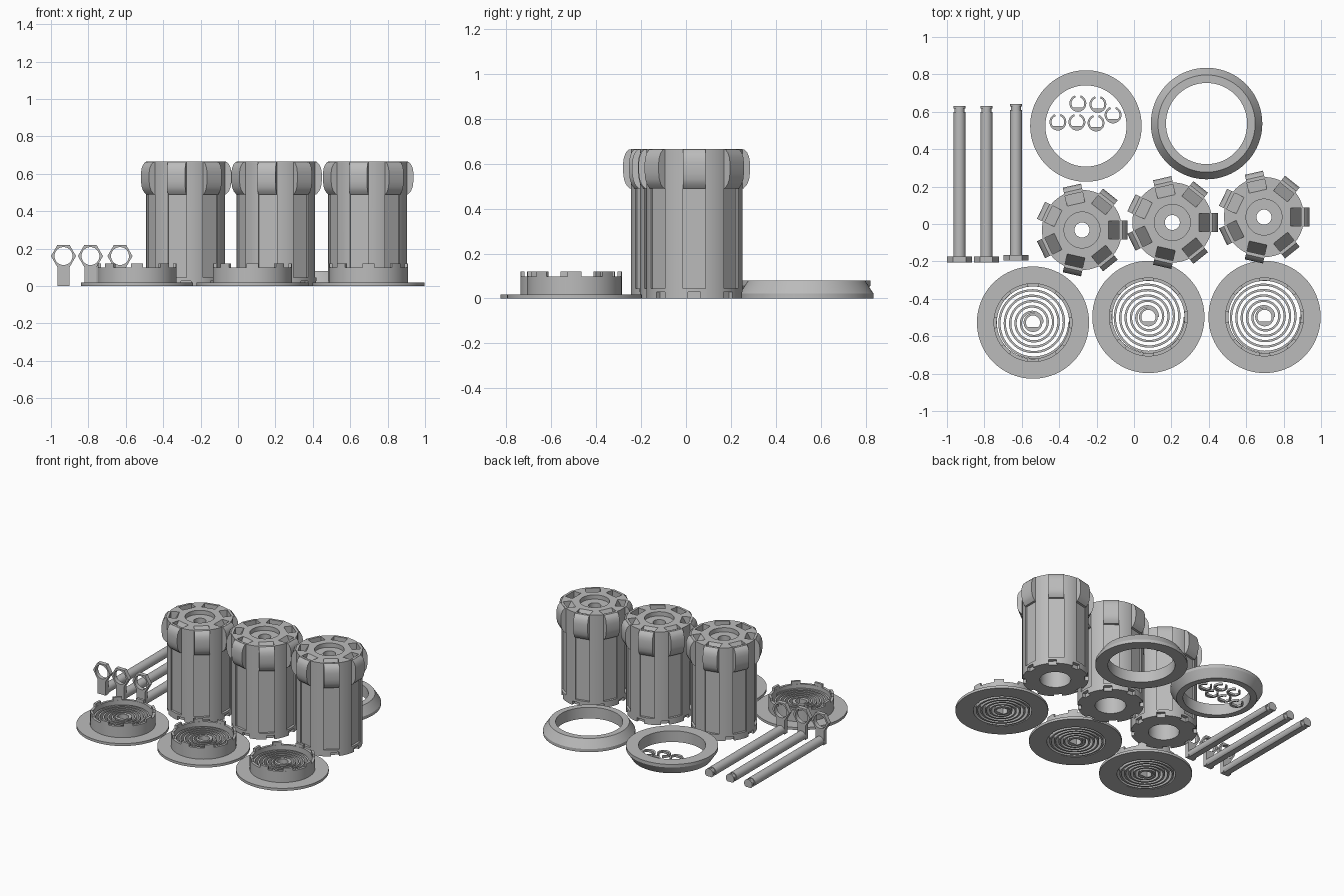
import bpy, bmesh, math
from mathutils import Matrix, Vector

if "Cube" in bpy.data.objects:
    bpy.data.objects.remove(bpy.data.objects["Cube"])

grey = bpy.data.materials.new("plain grey")
grey.diffuse_color = (0.5, 0.5, 0.5, 1)
grey.use_nodes = True
grey.node_tree.nodes["Principled BSDF"].inputs["Base Color"].default_value = grey.diffuse_color
TAU = math.tau


def finish(bm, name, loc=(0, 0, 0)):
    bmesh.ops.recalc_face_normals(bm, faces=bm.faces)
    me = bpy.data.meshes.new(name)
    bm.to_mesh(me)
    bm.free()
    me.materials.append(grey)
    return place(me, name, loc)


def place(me, name, loc):
    ob = bpy.data.objects.new(name, me)
    ob.location = loc
    bpy.context.collection.objects.link(ob)
    return ob


def lathe(bm, profile, steps=96):
    """Revolve a closed (radius, z) profile around z."""
    rows = [[bm.verts.new((r * math.cos(TAU * i / steps), r * math.sin(TAU * i / steps), z))
             for r, z in profile] for i in range(steps)]
    n = len(profile)
    for i in range(steps):
        a, b = rows[i], rows[(i + 1) % steps]
        for j in range(n):
            k = (j + 1) % n
            bm.faces.new((a[j], b[j], b[k], a[k]))


def band(bm, outer, inner, z0, z1, closed=False, mat=Matrix()):
    """Solid strip between two matching plan outlines."""
    rows = [[bm.verts.new(mat @ Vector((*p, z))) for p, z in
             ((o, z0), (o, z1), (i, z1), (i, z0))] for o, i in zip(outer, inner)]
    n = len(rows)
    for s in range(n if closed else n - 1):
        a, b = rows[s], rows[(s + 1) % n]
        for j in range(4):
            k = (j + 1) % 4
            bm.faces.new((a[j], b[j], b[k], a[k]))
    if not closed:
        bm.faces.new(rows[0])
        bm.faces.new(rows[-1][::-1])


def prism(bm, outline, half, mat=Matrix()):
    """Extrude an (x, z) outline along y by +-half."""
    a = [bm.verts.new(mat @ Vector((x, -half, z))) for x, z in outline]
    b = [bm.verts.new(mat @ Vector((x, half, z))) for x, z in outline]
    bm.faces.new(a)
    bm.faces.new(b[::-1])
    for i in range(len(a)):
        j = (i + 1) % len(a)
        bm.faces.new((a[i], b[i], b[j], a[j]))


def rect(x0, x1, z0, z1):
    return [(x0, z0), (x1, z0), (x1, z1), (x0, z1)]


def spin(n):
    return [Matrix.Rotation(TAU * i / n, 4, 'Z') for i in range(n)]


def arc(r, a0, a1, n):
    return [(r * math.cos(a0 + (a1 - a0) * i / n), r * math.sin(a0 + (a1 - a0) * i / n))
            for i in range(n + 1)]


def d_shape(points, flat):
    return [(x, max(y, flat)) for x, y in points]


# Drum body with counterbored top and hollow underside
bm = bmesh.new()
lathe(bm, [(0.1, 0), (0.214, 0), (0.214, 0.665), (0.096, 0.665), (0.096, 0.635),
           (0.04, 0.635), (0.04, 0.59), (0.1, 0.59)])
drum = finish(bm, "drum_body_1")

# Cutters: long side channels, ramped top slots, bottom notches
bm = bmesh.new()
for m in spin(7):
    prism(bm, rect(0.197, 0.25, 0.045, 0.5), 0.05, m)
    prism(bm, [(0.133, 0.68), (0.142, 0.665), (0.198, 0.56), (0.198, 0.68)], 0.048, m)
for m in spin(8):
    prism(bm, rect(0.19, 0.25, -0.02, 0.028), 0.027, m)
cutter = finish(bm, "drum_cutter")
cutter.hide_render = True
mod = drum.modifiers.new("cuts", 'BOOLEAN')
mod.operation = 'DIFFERENCE'
mod.solver = 'EXACT'
mod.object = cutter
bpy.context.view_layer.update()
cut = bpy.data.meshes.new_from_object(drum.evaluated_get(bpy.context.evaluated_depsgraph_get()))
drum.modifiers.clear()
drum.data = cut
bpy.data.objects.remove(cutter)

# Seven rounded cleats around the drum top
bm = bmesh.new()
for m in spin(7):
    prism(bm, [(0.199, 0.49), (0.214, 0.49), (0.23, 0.508), (0.239, 0.53), (0.243, 0.56),
               (0.243, 0.605), (0.239, 0.63), (0.23, 0.65), (0.216, 0.664), (0.199, 0.664)],
          0.05, m)
cleats = finish(bm, "drum_cleats_1")

drum_spots = [(-0.278, -0.032, 0), (0.205, 0.008, 0), (0.695, 0.037, 0)]
drum.location = cleats.location = drum_spots[0]
for i, p in enumerate(drum_spots[1:], 2):
    place(drum.data, f"drum_body_{i}", p)
    place(cleats.data, f"drum_cleats_{i}", p)

# End caps: flange and collar, eight teeth, spiral spring, hub with D hole
bm = bmesh.new()
lathe(bm, [(0.193, 0), (0.3, 0), (0.3, 0.018), (0.211, 0.018), (0.211, 0.098), (0.193, 0.098)])
for m in spin(8):
    band(bm, arc(0.211, -0.15, 0.15, 6), arc(0.194, -0.15, 0.15, 6), 0.096, 0.12, mat=m)
cap = finish(bm, "cap_rim_1")
bm = bmesh.new()
outer, inner = [], []
for i in range(241):
    a, r = TAU * i / 48, 0.05 + 0.144 * i / 240
    c, s = math.cos(a), math.sin(a)
    outer.append((c * (r + 0.006), s * (r + 0.006)))
    inner.append((c * (r - 0.006), s * (r - 0.006)))
band(bm, outer, inner, 0, 0.07)
band(bm, arc(0.05, 0, TAU, 48)[:-1], d_shape(arc(0.038, 0, TAU, 48)[:-1], -0.024),
     0, 0.07, True)
spring = finish(bm, "cap_spring_1")
cap_spots = [(-0.54, -0.527, 0), (0.077, -0.497, 0), (0.698, -0.497, 0)]
cap.location = spring.location = cap_spots[0]
for i, p in enumerate(cap_spots[1:], 2):
    place(cap.data, f"cap_rim_{i}", p)
    place(spring.data, f"cap_spring_{i}", p)

# Two tapered rings, one upside down
taper = [(0.217, 0), (0.298, 0), (0.298, 0.022), (0.26, 0.08), (0.217, 0.08)]
bm = bmesh.new()
lathe(bm, taper)
finish(bm, "tapered_ring", (0.388, 0.537, 0))
bm = bmesh.new()
lathe(bm, [(r, 0.08 - z) for r, z in taper])
finish(bm, "inverted_ring", (-0.257, 0.524, 0))

# Small open clips inside the inverted ring
bm = bmesh.new()
a0, a1 = math.radians(110), math.radians(430)
band(bm, arc(0.045, a0, a1, 40), d_shape(arc(0.034, a0, a1, 40), -0.022), 0, 0.015)
clip = finish(bm, "clip_1", (-0.3, 0.645, 0))
for i, (x, y) in enumerate([(-0.193, 0.64), (-0.407, 0.545), (-0.305, 0.545),
                            (-0.203, 0.54), (-0.112, 0.583)], 2):
    place(clip.data, f"clip_{i}", (x, y, 0))

# Axle rods: D-section bar with a neck near the tip, and a standing hexagon eye
bm = bmesh.new()
for r, y0, y1 in ((0.032, -0.2, 0.6), (0.026, 0.6, 0.618), (0.032, 0.618, 0.632)):
    prof = [(x, z + 0.024) for x, z in d_shape(arc(r, 0, TAU, 32)[:-1], -0.024)]
    # drop repeated points along the flat, keeping only its two ends
    flat = [p for p in prof if p[1] < 1e-6]
    if flat:
        half = math.sqrt(r * r - 0.024 ** 2)
        k = prof.index(flat[0])
        prof = prof[:k] + [(-half, 0), (half, 0)] + prof[k + len(flat):]
    prism(bm, prof, (y1 - y0) / 2, Matrix.Translation((0, (y0 + y1) / 2, 0)))
rod = finish(bm, "axle_rod_1")
bm = bmesh.new()
hexagon = []
for i in range(36):
    a = TAU * i / 36
    r = 0.058 / math.cos(a % (TAU / 6) - TAU / 12)
    hexagon.append((r * math.cos(a), r * math.sin(a)))
stand = Matrix.Translation((0, -0.19, 0.16)) @ Matrix.Rotation(math.pi / 2, 4, 'X')
band(bm, hexagon, arc(0.048, 0, TAU, 36)[:-1], -0.015, 0.015, True, stand)
prism(bm, rect(-0.032, 0.032, 0, 0.108), 0.015, Matrix.Translation((0, -0.19, 0)))
eye = finish(bm, "hexagon_eye_1")
rod_spots = [(-0.933, 0, 0), (-0.789, 0, 0), (-0.631, 0.01, 0)]
for i, p in enumerate(rod_spots[1:], 2):
    place(rod.data, f"axle_rod_{i}", p)
    place(eye.data, f"hexagon_eye_{i}", p)
rod.location = eye.location = rod_spots[0]

# Smooth round surfaces, keep hard edges
for ob in bpy.context.scene.objects:
    ob.select_set(True)
bpy.context.view_layer.objects.active = drum
bpy.ops.object.shade_smooth_by_angle(angle=math.radians(30))
